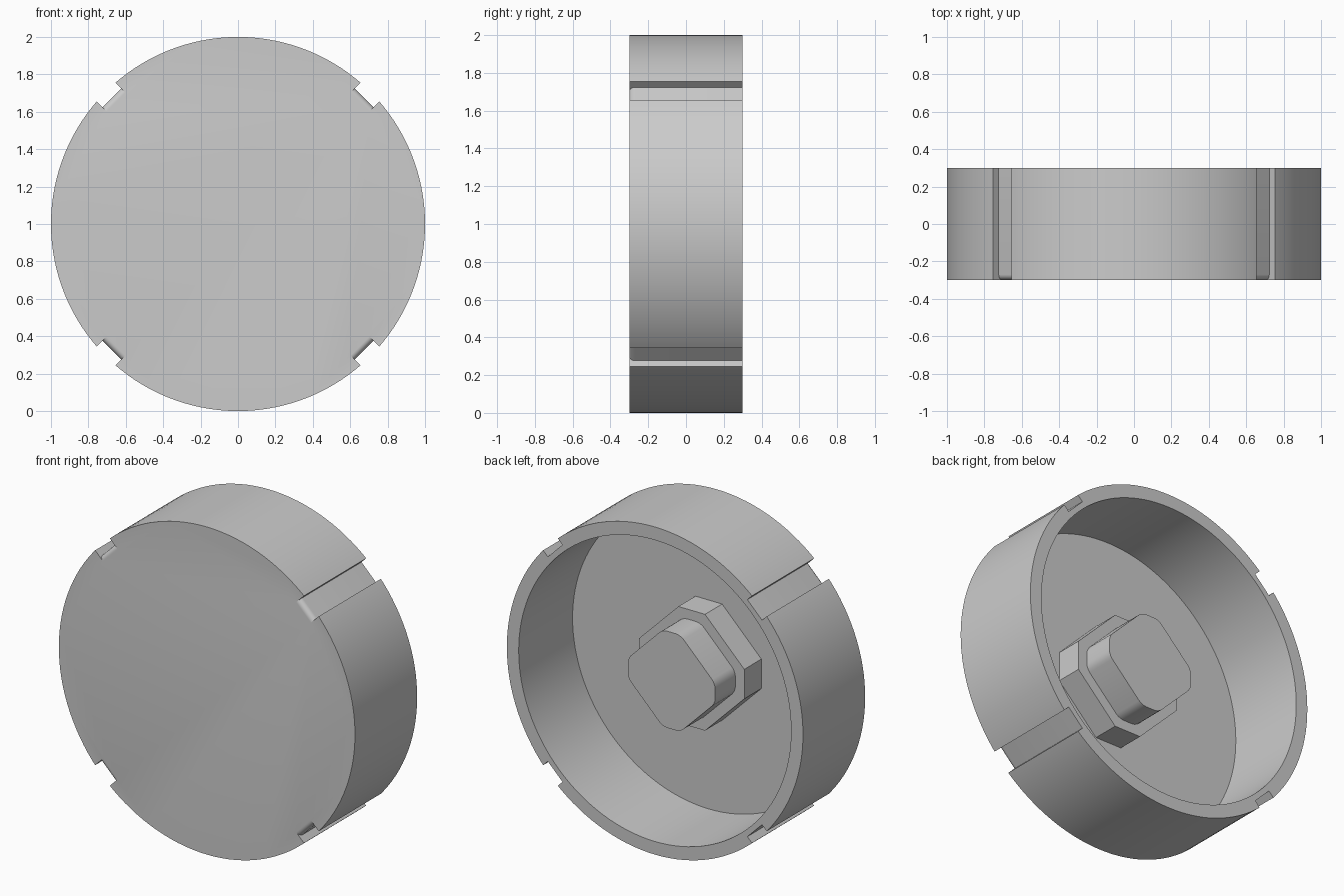
import bpy
import bmesh
from math import pi, sin, cos, radians
from mathutils import Matrix, Vector

cube = bpy.data.objects.get("Cube")
if cube:
    bpy.data.objects.remove(cube, do_unlink=True)

CENTRE = Vector((0, 0, 1))
grey = bpy.data.materials.new("plain_grey")
grey.use_nodes = True
grey.diffuse_color = (0.6, 0.6, 0.6, 1)
grey.node_tree.nodes["Principled BSDF"].inputs["Base Color"].default_value = (0.6, 0.6, 0.6, 1)


def disc(name, radius, y0, y1):
    """Cylinder along y around the cap's axis."""
    bpy.ops.mesh.primitive_cylinder_add(
        vertices=128, radius=radius, depth=y1 - y0,
        location=CENTRE + Vector((0, (y0 + y1) / 2, 0)), rotation=(pi / 2, 0, 0))
    ob = bpy.context.object
    ob.name = name
    return ob


def prism(name, points, offset, matrix=Matrix()):
    """Extrude a closed outline of 3D points along an offset."""
    bm = bmesh.new()
    face = bm.faces.new([bm.verts.new(p) for p in points])
    out = bmesh.ops.extrude_face_region(bm, geom=[face])
    moved = [v for v in out["geom"] if isinstance(v, bmesh.types.BMVert)]
    bmesh.ops.translate(bm, verts=moved, vec=offset)
    bmesh.ops.recalc_face_normals(bm, faces=bm.faces)
    bmesh.ops.transform(bm, matrix=Matrix.Translation(CENTRE) @ matrix, verts=bm.verts)
    mesh = bpy.data.meshes.new(name)
    bm.to_mesh(mesh)
    bm.free()
    ob = bpy.data.objects.new(name, mesh)
    bpy.context.collection.objects.link(ob)
    return ob


def select(ob):
    bpy.ops.object.select_all(action="DESELECT")
    ob.select_set(True)
    bpy.context.view_layer.objects.active = ob


def cut(target, cutter):
    select(target)
    mod = target.modifiers.new("cut", "BOOLEAN")
    mod.operation, mod.solver, mod.object = "DIFFERENCE", "EXACT", cutter
    bpy.ops.object.modifier_apply(modifier=mod.name)
    bpy.data.objects.remove(cutter, do_unlink=True)


def finish(ob):
    ob.data.materials.clear()
    ob.data.materials.append(grey)
    select(ob)
    bpy.ops.object.shade_smooth_by_angle(angle=radians(30))


# Round cap, hollow from the back
cap = disc("cap_shell", 1.0, -0.3, 0.3)
cut(cap, disc("cavity_cutter", 0.92, -0.22, 0.5))

# Four rim grooves, each floor rounded off at the front
R, FLOOR, HALF = 0.03, 0.953, 0.07
arc = [(FLOOR - R + R * sin(a), -0.3 + R - R * cos(a))
       for a in (i * pi / 12 for i in range(7))]
profile = [(FLOOR, 0.4), (1.2, 0.4), (1.2, -0.4), (FLOOR - R, -0.4)] + arc
for k in range(4):
    turn = Matrix.Rotation(pi / 4 + k * pi / 2, 4, "Y")
    cut(cap, prism("groove_cutter", [(r, y, -HALF) for r, y in profile],
                   (0, 0, 2 * HALF), turn))
finish(cap)


def diamond(name, reach, flat, y0, y1):
    """Square standing on its corner, with the four corners cut flat."""
    pts = []
    for k in range(4):
        turn = Matrix.Rotation(k * pi / 2, 3, "Y")
        pts += [turn @ Vector((reach, y0, s * flat)) for s in (1, -1)]
    return prism(name, pts, (0, y1 - y0, 0))


# Stepped boss in the middle of the cavity
boss_base = diamond("boss_base", 0.355, 0.09, -0.25, -0.055)
finish(boss_base)

boss_stem = diamond("boss_stem", 0.295, 0.06, -0.1, 0.14)
bm = bmesh.new()
bm.from_mesh(boss_stem.data)
long_edges = [e for e in bm.edges if abs(e.verts[0].co.y - e.verts[1].co.y) > 0.1]
bmesh.ops.bevel(bm, geom=long_edges, offset=0.03, segments=3, profile=0.5, affect="EDGES")
bm.to_mesh(boss_stem.data)
bm.free()
finish(boss_stem)
